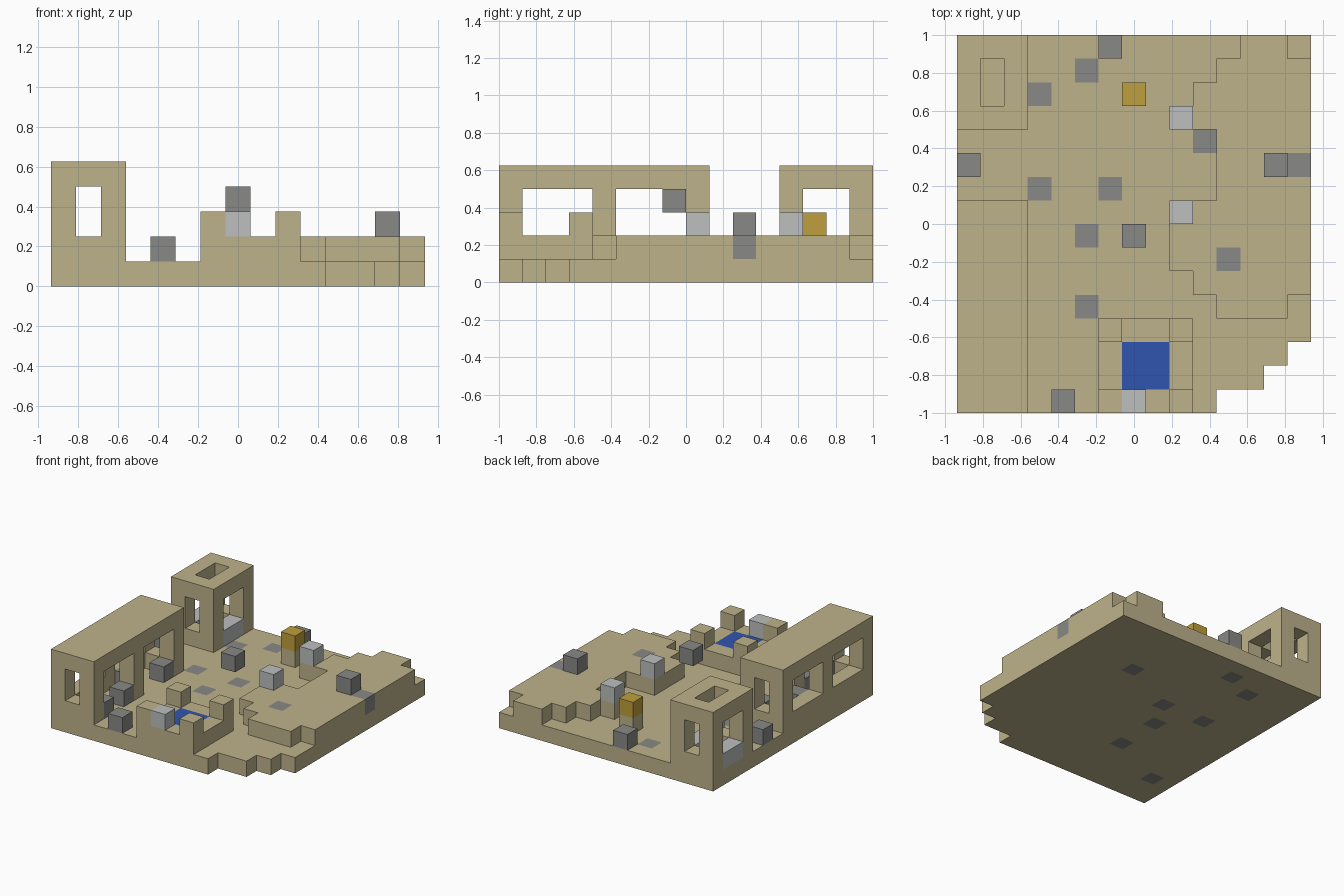
import bpy
import bmesh
from mathutils import Vector

CELL = 0.125
ORIGIN = Vector((-7.5, -8, 0))

if "Cube" in bpy.data.objects:
    bpy.data.objects.remove(bpy.data.objects["Cube"], do_unlink=True)


def make_material(name, color):
    mat = bpy.data.materials.new(name)
    mat.use_nodes = True
    mat.diffuse_color = (*color, 1)
    mat.node_tree.nodes["Principled BSDF"].inputs["Base Color"].default_value = (*color, 1)
    return mat


MATERIALS = {
    "sand": make_material("sandstone", (0.515, 0.448, 0.258)),
    "dark": make_material("dark stone", (0.25, 0.25, 0.24)),
    "light": make_material("light stone", (0.51, 0.52, 0.52)),
    "gold": make_material("gold", (0.515, 0.352, 0.047)),
    "water": make_material("water blue", (0.03, 0.089, 0.434)),
}
NAMES = list(MATERIALS)
cells = {}  # grid cell -> (part, colour)


def fill(part, xs, ys, zs, color="sand"):
    """Fill a block of cells; each range is (first, past last)."""
    for x in range(*xs):
        for y in range(*ys):
            for z in range(*zs):
                cells[x, y, z] = (part, color)


def carve(xs, ys, zs):
    for x in range(*xs):
        for y in range(*ys):
            for z in range(*zs):
                cells.pop((x, y, z), None)


def stone(part, x, y, z, color):
    fill(part, (x, x + 1), (y, y + 1), (z, z + 1), color)


# Floor slab with a stepped front corner
for y in range(16):
    fill("floor", (0, {0: 11, 1: 13, 2: 14}.get(y, 15)), (y, y + 1), (0, 1))
for x, y in ((10, 11), (5, 14), (3, 13), (6, 9), (5, 7), (5, 4), (3, 9), (1, 2)):
    stone("floor", x, y, 0, "dark")

# Raised terrace, row by row from the front
TERRACE_STARTS = (11, 10, 9, 9, 9, 11, 11, 11, 9, 10, 11, 12)
for row, start in enumerate(TERRACE_STARTS):
    end = 14 if row in (0, len(TERRACE_STARTS) - 1) else 15
    fill("terrace", (start, end), (row + 4, row + 5), (1, 2))
stone("terrace", 11, 6, 1, "dark")
stone("terrace", 14, 10, 1, "dark")

# Long hall with windows in its ends and two bays on each side
fill("hall", (0, 3), (0, 9), (1, 5))
carve((1, 2), (1, 8), (1, 4))
carve((1, 2), (0, 9), (2, 4))
for y in (1, 5):
    carve((0, 1), (y, y + 3), (2, 4))
    carve((2, 3), (y, y + 3), (1, 4))

# Tower with an open roof and a window on every side
fill("tower", (0, 3), (12, 16), (1, 5))
carve((1, 2), (13, 15), (1, 5))
carve((1, 2), (12, 16), (2, 4))
carve((0, 3), (13, 15), (2, 4))
for x in (0, 2):
    fill("tower", (x, x + 1), (13, 15), (1, 2), "light")

# Pool with corner posts
fill("pool", (6, 10), (0, 4), (1, 2))
fill("pool", (7, 9), (1, 3), (1, 2), "water")
for x in (6, 9):
    for y in (0, 3):
        stone("pool", x, y, 2, "sand")
stone("pool", 7, 0, 2, "light")

# Gold block on its pedestal
stone("pedestal", 7, 13, 1, "sand")
stone("gold_block", 7, 13, 2, "gold")

# Loose stones
for x, y in ((9, 12), (9, 8)):
    stone("light_stones", x, y, 2, "light")
for x, y, z in ((4, 0, 1), (6, 15, 1), (0, 10, 1), (13, 10, 2), (7, 7, 3)):
    stone("dark_stones", x, y, z, "dark")
for x, y in ((2, 1), (2, 3), (2, 7), (1, 5)):
    stone("hall_stones", x, y, 1, "dark")


def build(part):
    """Skin the exposed sides of a part and merge its flat areas."""
    bm = bmesh.new()
    for cell, (owner, color) in cells.items():
        if owner != part:
            continue
        center = Vector(cell) + Vector((0.5, 0.5, 0.5)) + ORIGIN
        for axis in range(3):
            for sign in (-1, 1):
                near = list(cell)
                near[axis] += sign
                if tuple(near) in cells:
                    continue
                n, u = Vector(), Vector()
                n[axis] = sign
                u[(axis + 1) % 3] = 1
                v = n.cross(u)
                corners = (-u - v, u - v, u + v, v - u)
                face = bm.faces.new([bm.verts.new((center + (n + c) / 2) * CELL)
                                     for c in corners])
                face.material_index = NAMES.index(color)
    bmesh.ops.remove_doubles(bm, verts=bm.verts, dist=0.001)
    bmesh.ops.dissolve_limit(bm, angle_limit=0.01, verts=bm.verts,
                             edges=bm.edges, delimit={"MATERIAL"})
    mesh = bpy.data.meshes.new(part)
    bm.to_mesh(mesh)
    bm.free()
    for mat in MATERIALS.values():
        mesh.materials.append(mat)
    bpy.context.collection.objects.link(bpy.data.objects.new(part, mesh))


for part in sorted({owner for owner, _ in cells.values()}):
    build(part)
